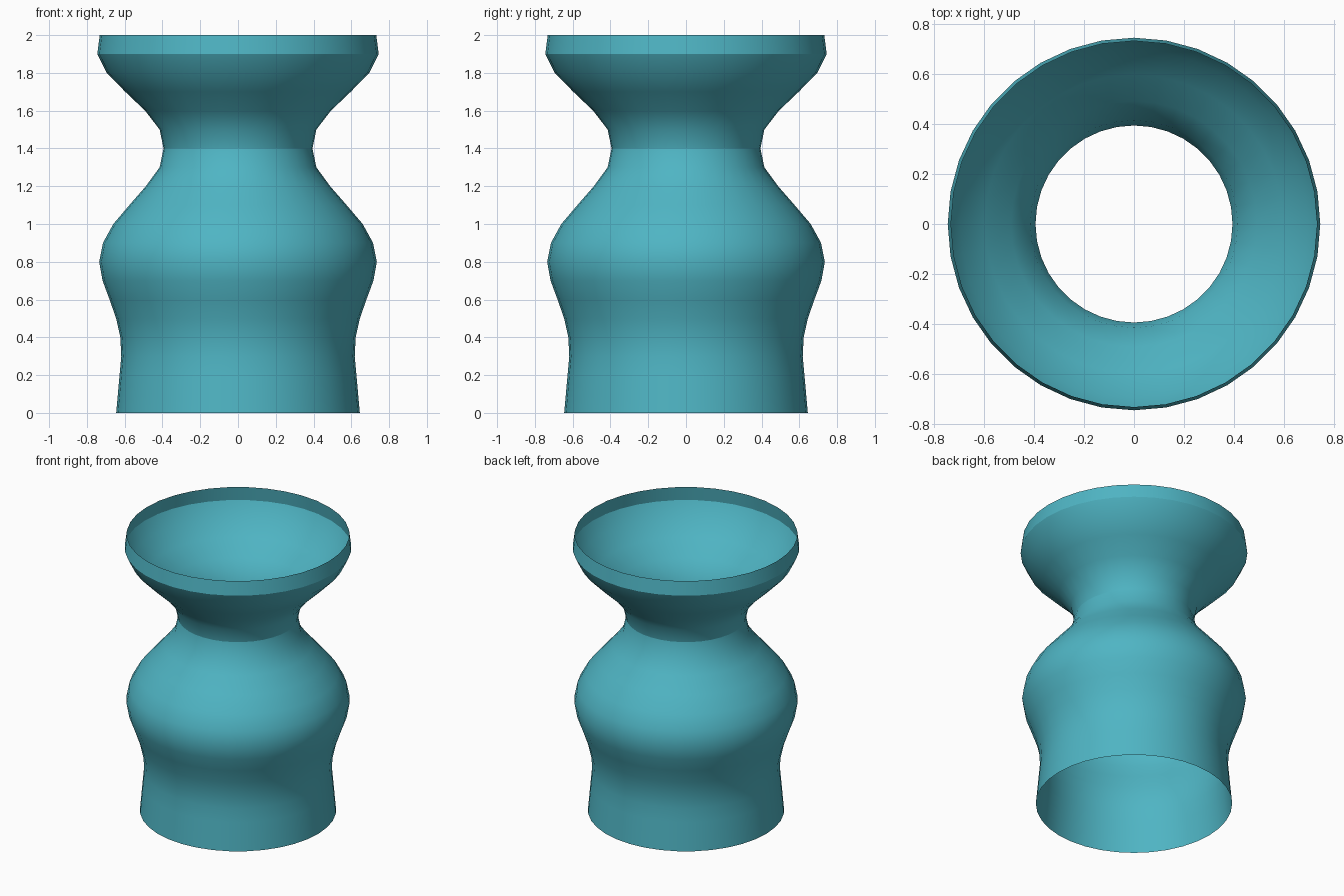
import bpy
import bmesh
import math

cube = bpy.data.objects.get("Cube")
if cube:
    bpy.data.objects.remove(cube, do_unlink=True)

SEGMENTS = 36
STEP = 0.1           # height between rings
CREASES = (14, 19)   # rings at the neck and under the rim

# Wall radius at each ring, from foot to rim
RADII = [0.645, 0.636, 0.627, 0.618, 0.623, 0.645, 0.68, 0.717, 0.735, 0.715,
         0.66, 0.575, 0.488, 0.415, 0.394, 0.415, 0.492, 0.597, 0.695, 0.745,
         0.732]

# Glaze colour
glaze = bpy.data.materials.new("teal_glaze")
glaze.use_nodes = True
colour = (0.078, 0.46, 0.55, 1.0)
glaze.diffuse_color = colour
glaze.node_tree.nodes["Principled BSDF"].inputs["Base Color"].default_value = colour

# Thin open wall turned around z
bm = bmesh.new()
rings = []
for i, r in enumerate(RADII):
    angles = [2 * math.pi * k / SEGMENTS for k in range(SEGMENTS)]
    rings.append([bm.verts.new((r * math.cos(a), r * math.sin(a), i * STEP))
                  for a in angles])
for low, high in zip(rings, rings[1:]):
    for k in range(SEGMENTS):
        n = (k + 1) % SEGMENTS
        face = bm.faces.new((low[k], low[n], high[n], high[k]))
        face.smooth = True

# Sharp lines at the neck and under the rim
for i in CREASES:
    for k in range(SEGMENTS):
        edge = bm.edges.get((rings[i][k], rings[i][(k + 1) % SEGMENTS]))
        edge.smooth = False

mesh = bpy.data.meshes.new("vase_wall")
bm.to_mesh(mesh)
bm.free()
mesh.materials.append(glaze)
vase = bpy.data.objects.new("vase_wall", mesh)
bpy.context.collection.objects.link(vase)
